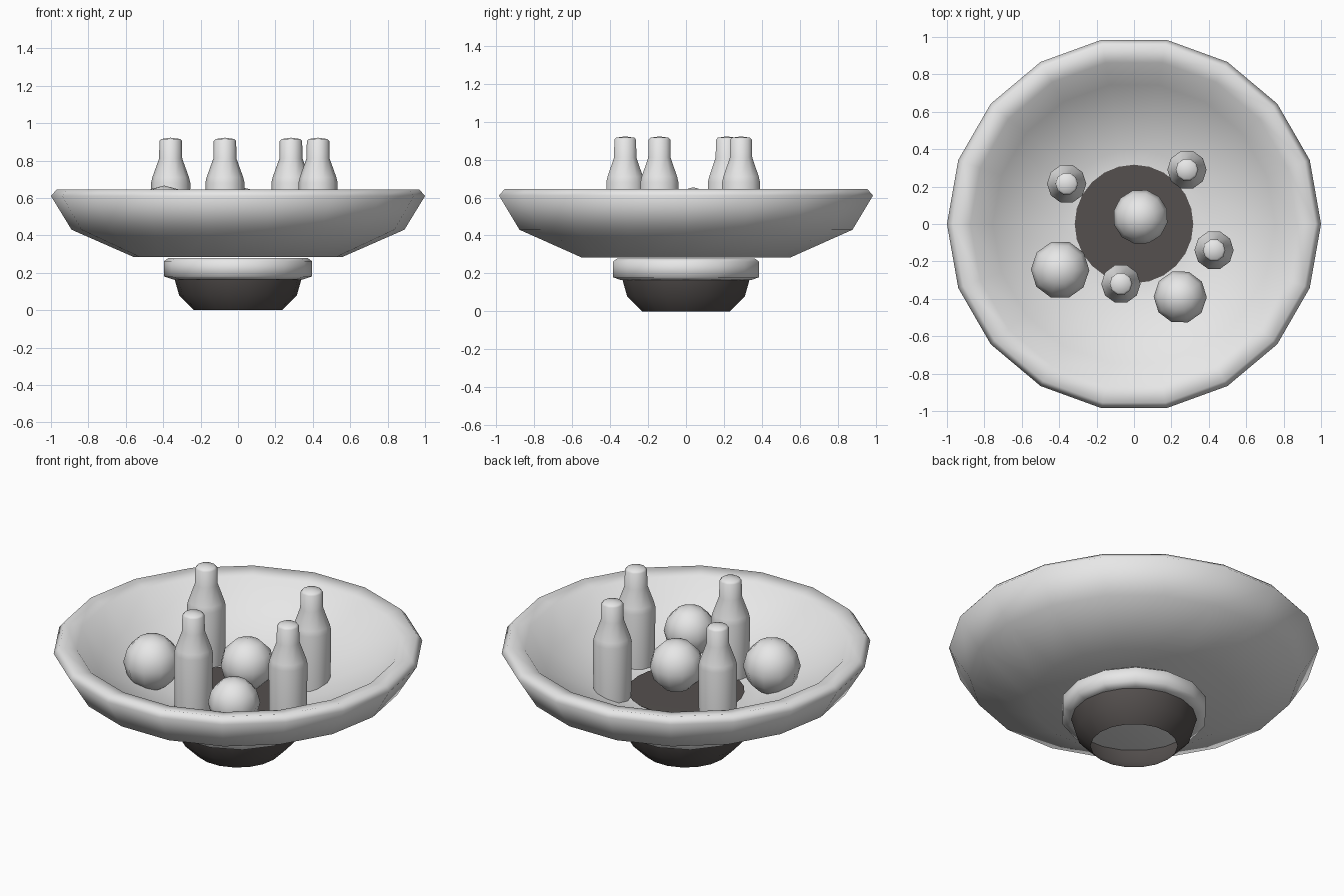
import bpy, bmesh, math
from mathutils import Matrix

cube = bpy.data.objects.get("Cube")
if cube:
    bpy.data.objects.remove(cube, do_unlink=True)


def material(name, rgb):
    mat = bpy.data.materials.new(name)
    mat.use_nodes = True
    color = (*rgb, 1)
    mat.diffuse_color = color
    mat.node_tree.nodes["Principled BSDF"].inputs["Base Color"].default_value = color
    return mat


pale = material("pale_grey", (0.8, 0.8, 0.8))
dark = material("dark_brown_grey", (0.09, 0.08, 0.077))


def finish(name, bm, mat, location, sharp_angle):
    mesh = bpy.data.meshes.new(name)
    bm.to_mesh(mesh)
    bm.free()
    mesh.materials.append(mat)
    obj = bpy.data.objects.new(name, mesh)
    obj.location = location
    bpy.context.collection.objects.link(obj)
    bpy.ops.object.select_all(action='DESELECT')
    obj.select_set(True)
    bpy.context.view_layer.objects.active = obj
    bpy.ops.object.shade_smooth_by_angle(angle=math.radians(sharp_angle))
    return obj


def lathe(name, profile, sides, mat, location=(0, 0, 0), sharp_angle=100):
    """Spin a (radius, height) profile, listed from bottom outside to top."""
    bm = bmesh.new()
    verts = [bm.verts.new((r, 0, z)) for r, z in profile]
    edges = [bm.edges.new(pair) for pair in zip(verts, verts[1:])]
    bmesh.ops.spin(bm, geom=verts + edges, cent=(0, 0, 0), axis=(0, 0, 1),
                   angle=math.tau, steps=sides, use_duplicate=False)
    bmesh.ops.remove_doubles(bm, verts=bm.verts, dist=0.0005)
    bmesh.ops.recalc_face_normals(bm, faces=bm.faces)
    return finish(name, bm, mat, location, sharp_angle)


# Wide bowl with a broad rounded rim and a gently sloping inside
lathe("bowl", [(0, 0.285), (0.56, 0.285), (0.89, 0.43), (1.0, 0.61), (0.97, 0.645),
               (0.875, 0.628), (0.755, 0.49), (0.40, 0.355), (0.30, 0.346),
               (0, 0.343)], 18, pale)

# Collar under the bowl
lathe("collar", [(0, 0.165), (0.35, 0.165), (0.395, 0.18), (0.395, 0.262),
                 (0.37, 0.28), (0, 0.28)], 14, pale)

# Open dark foot and the dark plate on the bowl floor
lathe("foot", [(0.235, 0), (0.315, 0.08), (0.34, 0.168)], 18, dark)
lathe("floor_plate", [(0, 0.29), (0.25, 0.29), (0.317, 0.352), (0, 0.354)], 24, dark,
      sharp_angle=130)

# Bottles standing in the bowl
bottle = [(0, 0.35), (0.102, 0.35), (0.105, 0.68), (0.098, 0.71),
          (0.062, 0.81), (0.06, 0.905), (0.05, 0.915), (0, 0.922)]
for i, (x, y) in enumerate([(-0.36, 0.215), (0.283, 0.29), (0.428, -0.14), (-0.07, -0.32)]):
    lathe(f"bottle_{i + 1}", bottle, 10, pale, (x, y, 0), sharp_angle=75)

# Round fruit between the bottles
for i, (x, y, z, radius, sides) in enumerate([(-0.395, -0.245, 0.51, 0.156, 10),
                                              (0.035, 0.038, 0.507, 0.147, 12),
                                              (0.247, -0.39, 0.495, 0.142, 10)]):
    bm = bmesh.new()
    bmesh.ops.create_uvsphere(bm, u_segments=sides, v_segments=6, radius=radius,
                              matrix=Matrix.Rotation(0.3, 4, 'Z'))
    finish(f"fruit_{i + 1}", bm, pale, (x, y, z), 80)
